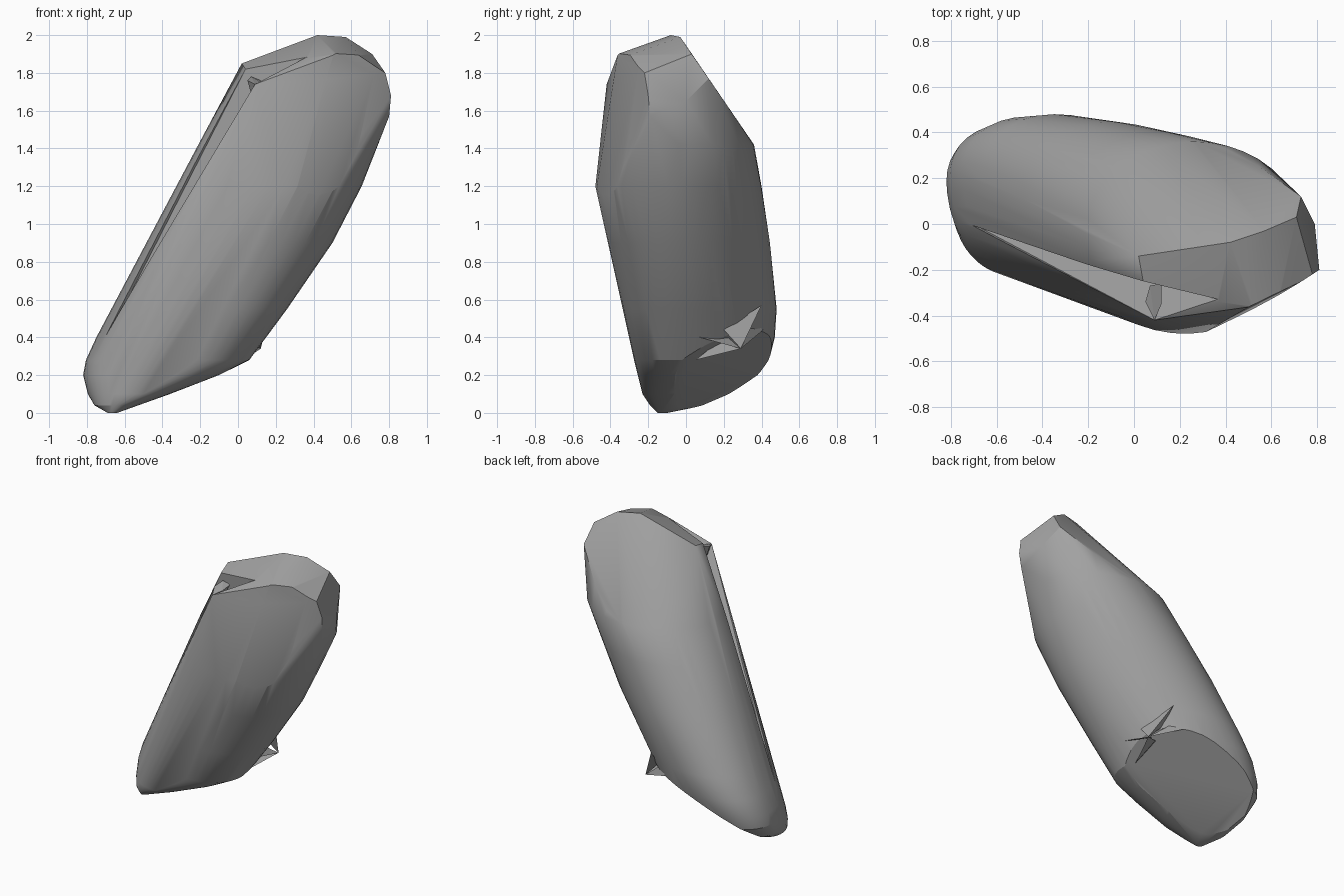
import bpy, bmesh, math

cube = bpy.data.objects.get("Cube")
if cube:
    bpy.data.objects.remove(cube, do_unlink=True)

grey = bpy.data.materials.new("stone grey")
grey.use_nodes = True
colour = (0.36, 0.36, 0.36, 1)
grey.diffuse_color = colour
grey.node_tree.nodes["Principled BSDF"].inputs["Base Color"].default_value = colour


def hull(name, points, planes=()):
    """Convex solid around points, trimmed by planes given as (point, outward normal)."""
    bm = bmesh.new()
    for p in points:
        bm.verts.new(p)
    res = bmesh.ops.convex_hull(bm, input=bm.verts[:])
    spare = {v for v in res["geom_interior"] + res["geom_unused"]
             if isinstance(v, bmesh.types.BMVert) and v.is_valid}
    bmesh.ops.delete(bm, geom=list(spare), context='VERTS')
    for co, normal in planes:
        cut = bmesh.ops.bisect_plane(bm, geom=bm.verts[:] + bm.edges[:] + bm.faces[:],
                                     plane_co=co, plane_no=normal, clear_outer=True)
        rim = [e for e in cut["geom_cut"] if isinstance(e, bmesh.types.BMEdge)]
        bmesh.ops.holes_fill(bm, edges=rim)
    bmesh.ops.recalc_face_normals(bm, faces=bm.faces[:])
    mesh = bpy.data.meshes.new(name)
    bm.to_mesh(mesh)
    bm.free()
    mesh.materials.append(grey)
    ob = bpy.data.objects.new(name, mesh)
    bpy.context.collection.objects.link(ob)
    return ob


def blunt(v, power):
    return math.copysign(abs(v) ** power, v)


def ring(z, x0, x1, y0, y1, power=1.0, skew=0.3, n=40):
    """Skewed horizontal oval filling the given bounds; a lower power is boxier."""
    cx, cy, rx, ry = (x0 + x1) / 2, (y0 + y1) / 2, (x1 - x0) / 2, (y1 - y0) / 2
    return [(cx + rx * blunt(math.cos(t), power), cy + ry * blunt(math.sin(t - skew), power), z)
            for t in (math.tau * i / n for i in range(n))]


# Leaning body: level ovals from the rounded foot to the shoulder
levels = [(0.0, -0.69, -0.64, -0.15, -0.10), (0.04, -0.76, -0.54, -0.19, 0.10),
          (0.1, -0.795, -0.36, -0.23, 0.27, 0.9), (0.2, -0.82, -0.10, -0.255, 0.40, 0.88),
          (0.28, -0.805, 0.06, -0.275, 0.44, 0.88), (0.4, -0.75, 0.14, -0.30, 0.47, 0.9),
          (0.55, -0.67, 0.26, -0.335, 0.48), (0.9, -0.485, 0.50, -0.41, 0.445, 1, 0.22),
          (1.2, -0.325, 0.655, -0.48, 0.40, 1, 0.12), (1.42, -0.21, 0.74, -0.44, 0.36, 1, 0)]
points = [p for level in levels for p in ring(*level)]

# Faceted crown: back rim, front rim and outer shoulder
points += [(0.02, -0.14, 1.85), (0.42, -0.08, 2.0), (0.57, -0.03, 1.99), (0.71, 0.03, 1.90),
           (0.73, 0.12, 1.77)]
points += [(0.04, -0.25, 1.82), (0.09, -0.42, 1.74), (0.37, -0.34, 1.88), (0.52, -0.36, 1.90),
           (0.64, -0.31, 1.89), (0.78, -0.22, 1.80)]
points += [(0.81, -0.20, 1.68), (0.80, -0.19, 1.57), (0.79, 0.0, 1.65)]

# Lower rim of the sloping flat at the back
points += [(0.55, 0.25, 1.58), (0.4, 0.33, 1.46), (0.25, 0.36, 1.42)]

# Flat facets at the front outer corner and under the foot
front_facet = ((0.35, -0.455, 1.17), (0.49, -1, 0.025))
foot_facet = ((0.03, -0.02, 0.27), (0.38, 0.52, -1))
body = hull("body", points, [front_facet, foot_facet])

# Narrow groove along the left-leaning ridge
cutter = hull("groove_cutter", [(0.37, -0.33, 1.89), (-0.76, 0.03, 0.26), (0.04, -0.25, 1.82),
                                (0.09, -0.42, 1.74), (0.12, -0.31, 1.74), (-0.1, -0.42, 1.95)])
cutter.hide_render = True
groove = body.modifiers.new("groove", 'BOOLEAN')
groove.operation = 'DIFFERENCE'
groove.solver = 'EXACT'
groove.object = cutter
bpy.context.view_layer.update()
bpy.context.view_layer.objects.active = body
body.select_set(True)
bpy.ops.object.modifier_apply(modifier="groove")
bpy.data.objects.remove(cutter, do_unlink=True)
bpy.ops.object.shade_smooth_by_angle(angle=math.radians(25))

# Small chip standing in the groove
hull("groove_chip", [(0.09, -0.42, 1.74), (0.05, -0.34, 1.76), (0.07, -0.27, 1.78),
                     (0.12, -0.26, 1.76), (0.12, -0.35, 1.75), (0.08, -0.33, 1.65)])

# Star of splinters under the body, sharing one tip and lying against the surface
tip = (0.12, 0.29, 0.34)
splinters = {"upper": [(0.0, 0.40, 0.57), (0.11, 0.20, 0.44), (0.0, 0.30, 0.46)],
             "side": [(0.14, 0.0, 0.42), (0.10, 0.2, 0.37), (0.0, 0.2, 0.42)],
             "lower": [(0.03, 0.05, 0.28), (0.03, 0.25, 0.36), (-0.02, 0.2, 0.40)],
             "back": [(-0.12, 0.41, 0.44), (0.0, 0.30, 0.42), (-0.05, 0.35, 0.48)]}
for where, ends in splinters.items():
    hull(where + "_splinter", [tip] + ends)
